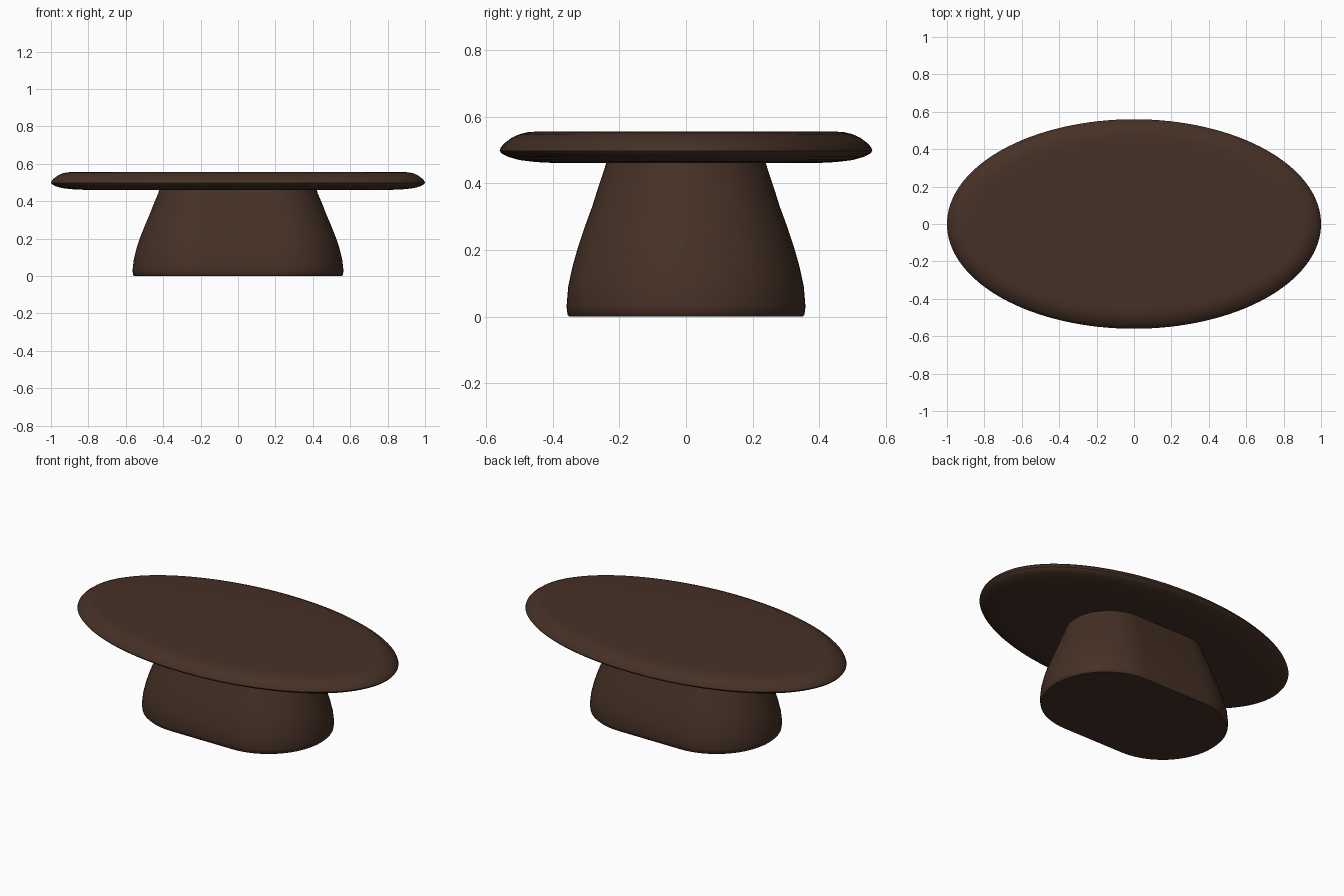
import bpy, bmesh, math

if "Cube" in bpy.data.objects:
    bpy.data.objects.remove(bpy.data.objects["Cube"])

wood = bpy.data.materials.new("dark brown wood")
wood.diffuse_color = (0.06, 0.03, 0.019, 1)
wood.use_nodes = True
wood.node_tree.nodes["Principled BSDF"].inputs["Base Color"].default_value = wood.diffuse_color


def loft(name, rings, angle):
    """Skin a stack of closed rings and cap both ends."""
    bm = bmesh.new()
    loops = [[bm.verts.new(p) for p in ring] for ring in rings]
    n = len(loops[0])
    for a, b in zip(loops, loops[1:]):
        for i in range(n):
            j = (i + 1) % n
            bm.faces.new((a[i], a[j], b[j], b[i]))
    bm.faces.new(loops[0][::-1])
    bm.faces.new(loops[-1])
    mesh = bpy.data.meshes.new(name)
    bm.to_mesh(mesh)
    bm.free()
    mesh.materials.append(wood)
    obj = bpy.data.objects.new(name, mesh)
    bpy.context.collection.objects.link(obj)
    bpy.ops.object.select_all(action='DESELECT')
    obj.select_set(True)
    bpy.context.view_layer.objects.active = obj
    bpy.ops.object.shade_smooth_by_angle(angle=math.radians(angle))


def ellipse(rx, ry, z, n=128):
    return [(rx * math.cos(2 * math.pi * i / n), ry * math.sin(2 * math.pi * i / n), z)
            for i in range(n)]


def stadium(half_straight, r, z, n=32):
    pts = []
    for side in (1, -1):
        for i in range(n + 1):
            t = math.pi * (i / n - 0.5)
            pts.append((side * (half_straight + r * math.cos(t)), side * r * math.sin(t), z))
    return pts


# Oval tabletop: (inset from rim, height), rounded edge
edge = [(0.17, 0.461), (0.11, 0.464), (0.06, 0.470), (0.025, 0.480), (0.006, 0.490),
        (0, 0.498), (0.004, 0.509), (0.016, 0.522), (0.036, 0.537), (0.06, 0.548),
        (0.085, 0.554), (0.115, 0.556)]
loft("tabletop", [ellipse(1 - d, 0.56 - d, z) for d, z in edge], 40)

# Flared pedestal: (half straight length, end radius, height)
flare = [(0.205, 0.350, 0), (0.205, 0.356, 0.006), (0.205, 0.359, 0.03), (0.203, 0.354, 0.09),
         (0.201, 0.341, 0.15), (0.198, 0.324, 0.21), (0.194, 0.304, 0.27), (0.190, 0.282, 0.33),
         (0.186, 0.263, 0.39), (0.181, 0.246, 0.44), (0.180, 0.236, 0.475)]
loft("pedestal", [stadium(s, r, z) for s, r, z in flare], 40)
